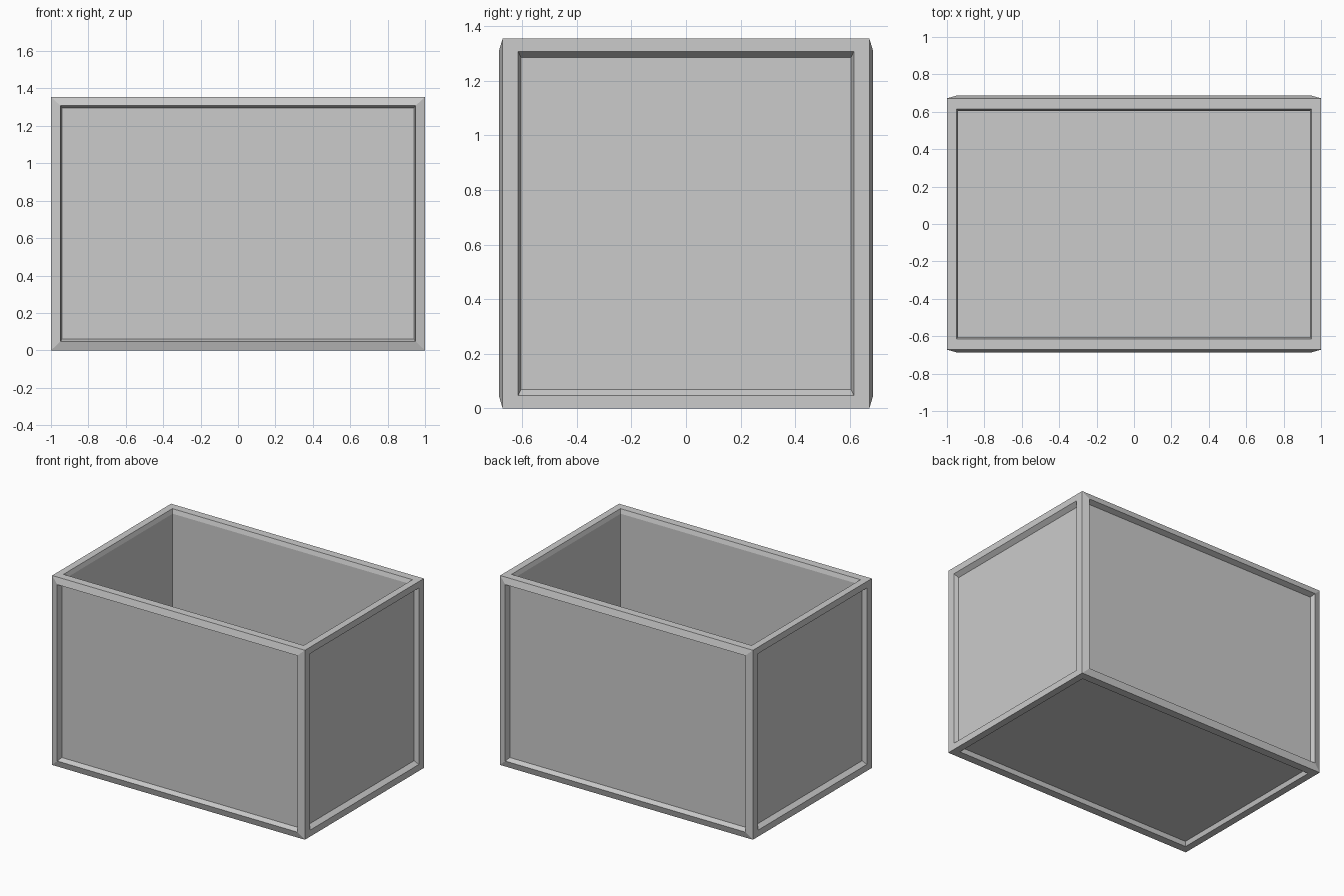
import bpy
import bmesh

if "Cube" in bpy.data.objects:
    bpy.data.objects.remove(bpy.data.objects["Cube"])

X, Y, H = 1.0, 0.672, 0.6775   # half sizes of the corner frame

bm = bmesh.new()


def panel(axis, sign, rings):
    """Nested rectangles (distance, half u, half v) joined by quads and capped."""
    loops = []
    for dist, u, v in rings:
        loop = []
        for su, sv in ((-1, -1), (1, -1), (1, 1), (-1, 1)):
            co = [su * u, sv * v]
            co.insert(axis, sign * dist)
            loop.append(bm.verts.new((co[0], co[1], co[2] + H)))
        loops.append(loop)
    for a, b in zip(loops, loops[1:]):
        for i in range(4):
            j = (i + 1) % 4
            bm.faces.new((a[i], a[j], b[j], b[i]))
    bm.faces.new(loops[-1])


# Long sides: frame slopes outward, then a recessed panel
for s in (-1, 1):
    panel(1, s, [(Y, X, H), (0.686, 0.95, 0.631), (0.649, 0.94, 0.617)])

# Short sides: flat frame with a recessed panel
for s in (-1, 1):
    panel(0, s, [(X, Y, H), (X, 0.615, 0.631), (0.97, 0.605, 0.608)])

# Underside: flat frame with a recessed panel
panel(2, -1, [(H, X, Y), (H, 0.95, 0.615), (H - 0.03, 0.94, 0.605)])

# Open top: rim, bevelled lip, deep cavity down to the floor
panel(2, 1, [(H, X, Y), (H, 0.95, 0.615), (H - 0.03, 0.94, 0.605),
             (0.07 - H, 0.94, 0.605)])

bmesh.ops.remove_doubles(bm, verts=bm.verts, dist=0.0005)
bmesh.ops.recalc_face_normals(bm, faces=bm.faces)

mesh = bpy.data.meshes.new("open_crate")
bm.to_mesh(mesh)
bm.free()
crate = bpy.data.objects.new("open_crate", mesh)
bpy.context.collection.objects.link(crate)
